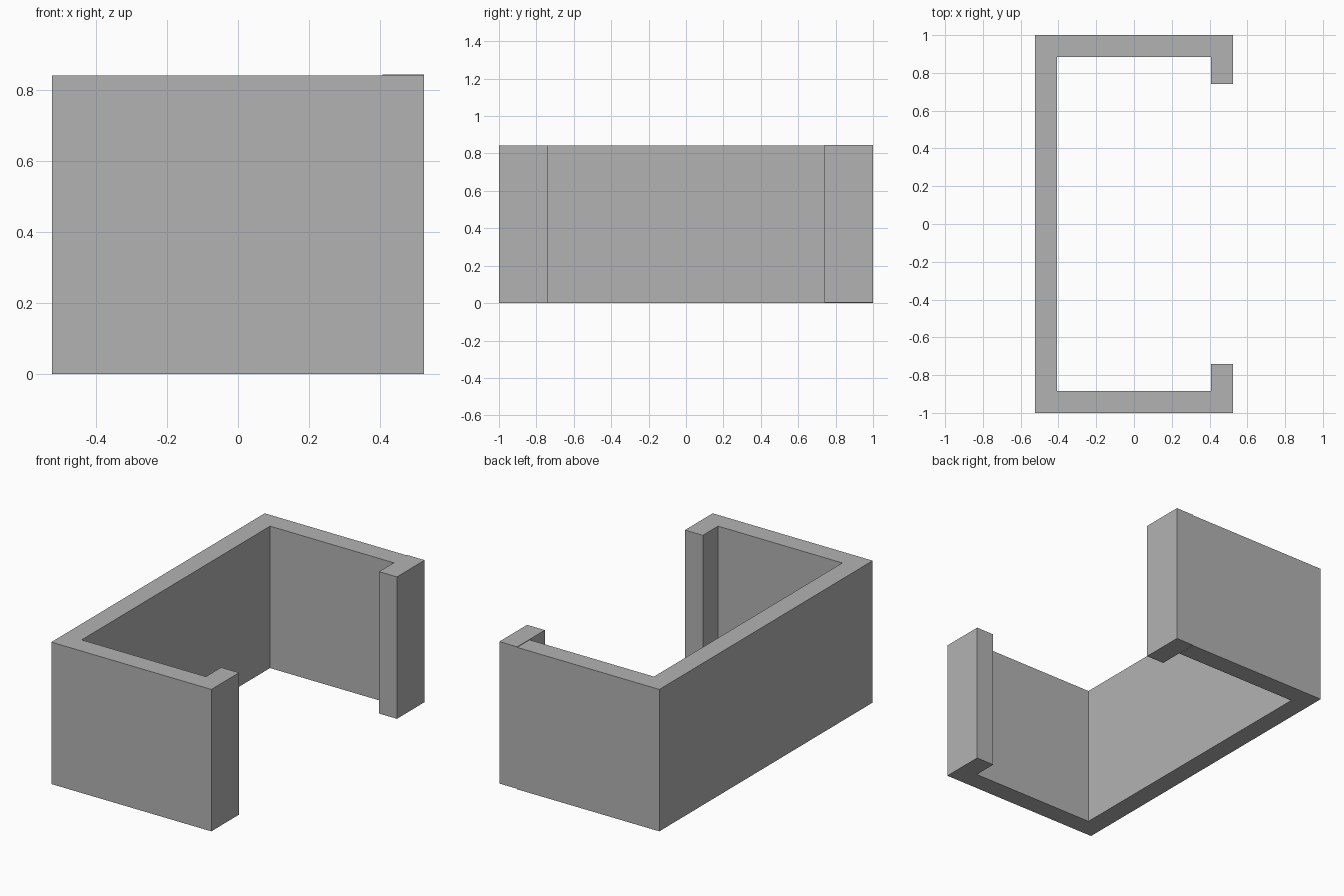
import bpy
import bmesh
from mathutils import Vector

cube = bpy.data.objects.get("Cube")
if cube:
    bpy.data.objects.remove(cube, do_unlink=True)

# Single plain grey
grey = bpy.data.materials.new("plain grey")
grey.use_nodes = True
color = (0.45, 0.45, 0.45, 1)
grey.diffuse_color = color
grey.node_tree.nodes["Principled BSDF"].inputs["Base Color"].default_value = color


def box(name, low, high):
    """Flat-faced block spanning two opposite corners."""
    low, high = Vector(low), Vector(high)
    bm = bmesh.new()
    bmesh.ops.create_cube(bm, size=1)
    for v in bm.verts:
        v.co = (low + high) / 2 + v.co * (high - low)
    mesh = bpy.data.meshes.new(name)
    bm.to_mesh(mesh)
    bm.free()
    mesh.materials.append(grey)
    obj = bpy.data.objects.new(name, mesh)
    bpy.context.collection.objects.link(obj)
    return obj


X, Y = 0.525, 1.0        # half width and half length
T = 0.117                # wall thickness
LIP = 0.74               # inner edge of the return walls
H, RISE = 0.842, 0.003   # wall height and offset of the raised return

# Long wall and the two end walls
box("long_wall", (-X, -Y, 0), (T - X, Y - T, H))
box("front_wall", (T - X, -Y, 0), (X, T - Y, H))
box("back_wall", (-X, Y - T, 0), (X - T, Y, H))

# Short returns flanking the open side
box("front_return", (X - T, T - Y, 0), (X, -LIP, H))
box("back_return", (X - T, LIP, RISE), (X, Y, H + RISE))
